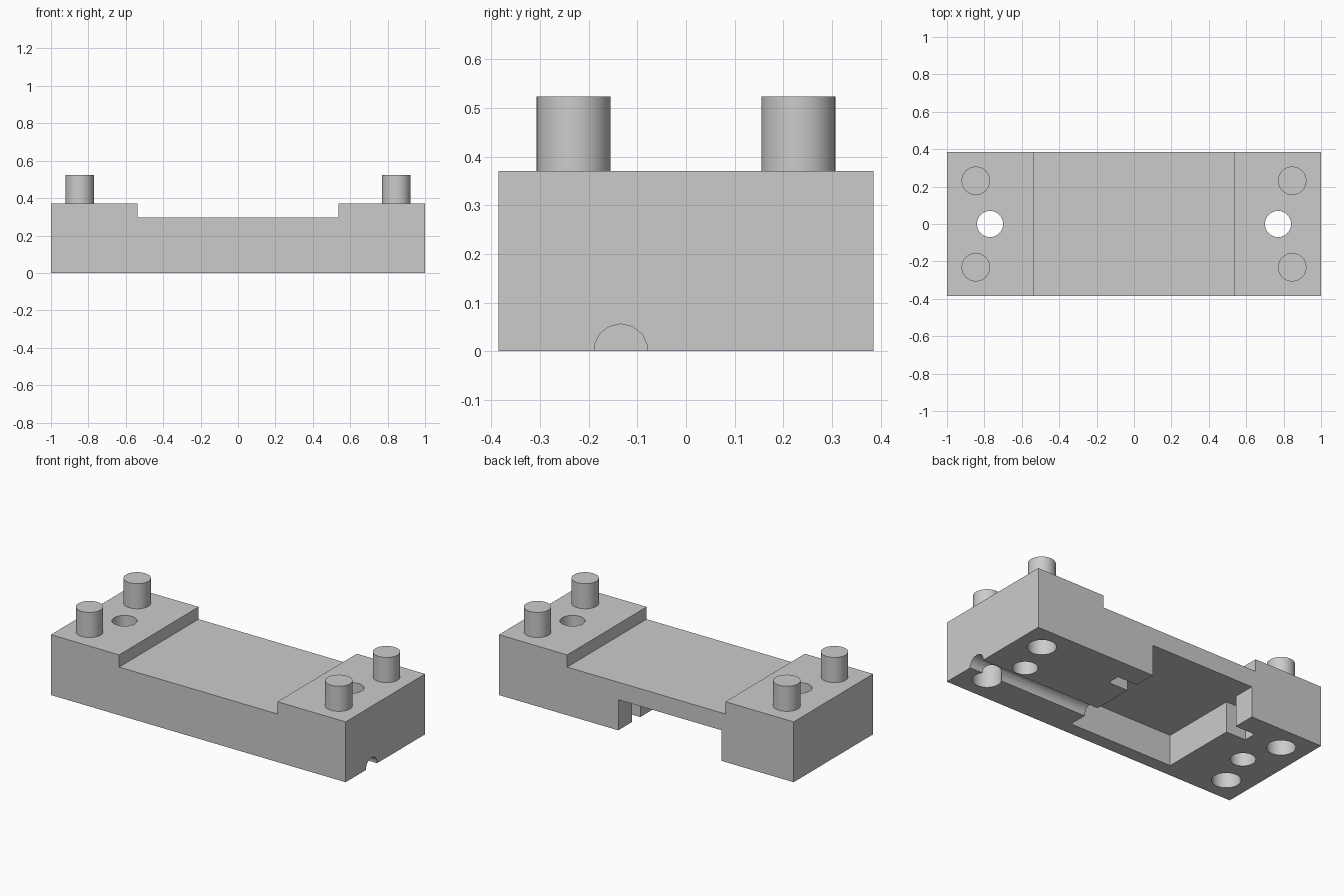
import bpy, bmesh
from math import pi, radians
from mathutils import Matrix, Vector

cube = bpy.data.objects.get("Cube")
if cube:
    bpy.data.objects.remove(cube, do_unlink=True)

grey = bpy.data.materials.new("light_grey")
grey.use_nodes = True
grey.diffuse_color = (0.6, 0.6, 0.6, 1)
grey.node_tree.nodes["Principled BSDF"].inputs["Base Color"].default_value = (0.6, 0.6, 0.6, 1)

LENGTH, WIDTH, HEIGHT = 2.0, 0.77, 0.37
DECK, STEP_X = 0.295, 0.537
PIN_X, PIN_Y = 0.846, 0.231


def add_object(name, bm):
    bmesh.ops.recalc_face_normals(bm, faces=bm.faces)
    mesh = bpy.data.meshes.new(name)
    bm.to_mesh(mesh)
    bm.free()
    mesh.materials.append(grey)
    obj = bpy.data.objects.new(name, mesh)
    bpy.context.collection.objects.link(obj)
    return obj


def extrude(name, points, vector):
    bm = bmesh.new()
    face = bm.faces.new([bm.verts.new(p) for p in points])
    result = bmesh.ops.extrude_face_region(bm, geom=[face])
    verts = [v for v in result["geom"] if isinstance(v, bmesh.types.BMVert)]
    bmesh.ops.translate(bm, verts=verts, vec=Vector(vector))
    return add_object(name, bm)


def cylinder(name, x, y, bottom, top, radius, sides=48):
    bm = bmesh.new()
    bmesh.ops.create_cone(bm, cap_ends=True, segments=sides, radius1=radius, radius2=radius,
                          depth=top - bottom,
                          matrix=Matrix.Translation((x, y, (bottom + top) / 2)))
    return add_object(name, bm)


def activate(obj):
    bpy.ops.object.select_all(action="DESELECT")
    obj.select_set(True)
    bpy.context.view_layer.objects.active = obj


def cut(obj, cutter):
    cutter.hide_render = True
    activate(obj)
    mod = obj.modifiers.new("cut", "BOOLEAN")
    mod.operation, mod.solver, mod.object = "DIFFERENCE", "EXACT", cutter
    bpy.ops.object.modifier_apply(modifier=mod.name)
    bpy.data.objects.remove(cutter, do_unlink=True)


# Stepped body: raised ends with a lower deck between them
half = LENGTH / 2
profile = [(-half, 0), (half, 0), (half, HEIGHT), (STEP_X, HEIGHT), (STEP_X, DECK),
           (-STEP_X, DECK), (-STEP_X, HEIGHT), (-half, HEIGHT)]
body = extrude("body", [(x, -WIDTH / 2, z) for x, z in profile], (0, WIDTH, 0))

# Underside pocket, open at the back, with a narrow slot on either side
x0, x1, slot = -0.51, 0.19, 0.133
front, slot_front, slot_back, back = -0.303, 0.172, 0.25, 0.5
outline = [(x0, front), (x1, front), (x1, slot_front), (x1 + slot, slot_front),
           (x1 + slot, slot_back), (x1, slot_back), (x1, back), (x0, back),
           (x0, slot_back), (x0 - slot, slot_back), (x0 - slot, slot_front), (x0, slot_front)]
cut(body, extrude("pocket_cutter", [(x, y, -0.1) for x, y in outline], (0, 0, 0.288)))

# Half-round cable groove from the pocket out through the left end
bm = bmesh.new()
bmesh.ops.create_cone(bm, cap_ends=True, segments=14, radius1=0.056, radius2=0.056, depth=1.0,
                      matrix=Matrix.Translation((0.6, -0.134, 0)) @ Matrix.Rotation(pi / 2, 4, "Y")
                      @ Matrix.Rotation(pi / 2, 4, "Z"))
cut(body, add_object("groove_cutter", bm))

# Through holes, pin sockets below and pins on top
pins = []
for sx, side in ((1, "left"), (-1, "right")):
    cut(body, cylinder("hole_cutter", sx * 0.77, 0, -0.1, 0.5, 0.07))
    for sy, end in ((-1, "front"), (1, "back")):
        x, y = sx * PIN_X, sy * PIN_Y
        cut(body, cylinder("socket_cutter", x, y, -0.1, 0.17, 0.08))
        pins.append(cylinder(f"{end}_{side}_pin", x, y, HEIGHT - 0.01, 0.524, 0.076))

# Smooth round surfaces, sharp edges elsewhere
for obj in [body] + pins:
    activate(obj)
    bpy.ops.object.shade_smooth_by_angle(angle=radians(30))
